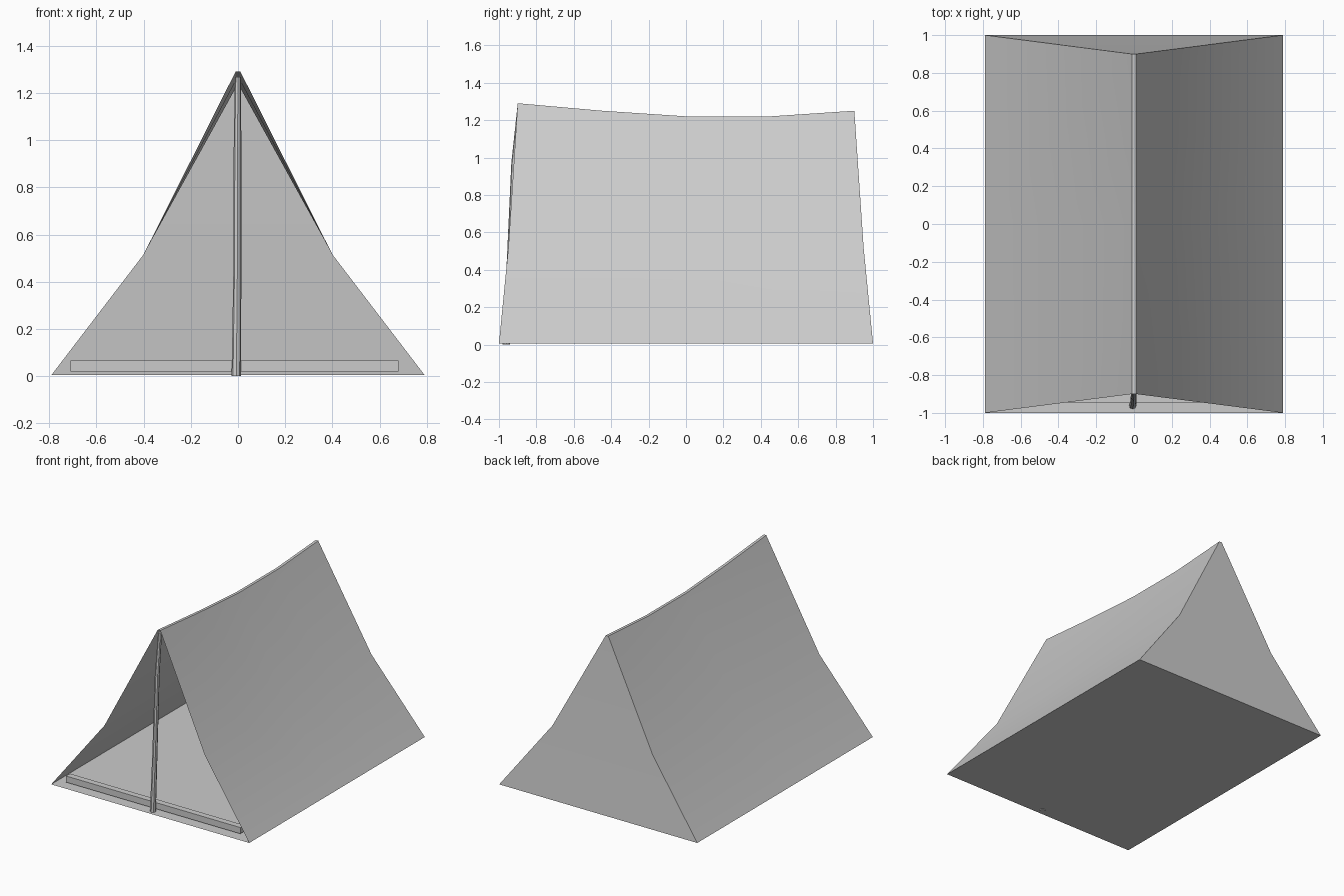
import bpy, bmesh, math
from mathutils import Vector

if "Cube" in bpy.data.objects:
    bpy.data.objects.remove(bpy.data.objects["Cube"])


def make_object(name, bm, smooth=False):
    bmesh.ops.recalc_face_normals(bm, faces=bm.faces)
    mesh = bpy.data.meshes.new(name)
    bm.to_mesh(mesh)
    bm.free()
    ob = bpy.data.objects.new(name, mesh)
    bpy.context.collection.objects.link(ob)
    if smooth:
        bpy.ops.object.select_all(action='DESELECT')
        ob.select_set(True)
        bpy.context.view_layer.objects.active = ob
        bpy.ops.object.shade_smooth_by_angle(angle=math.radians(30))
    return ob


# Canvas: lofted cross-sections with a sagging ridge, closed at the back
bm = bmesh.new()
ridge_heights = [1.29, 1.25, 1.22, 1.22, 1.25]
rows = []
for i, top in enumerate(ridge_heights):
    t = -1 + i * 0.5
    half = [(0.79, t, 0.005), (0.40, t * 0.95, 0.515), (0.01, t * 0.90, top)]
    points = [(-x, y, z) for x, y, z in half] + half[::-1]
    rows.append([bm.verts.new(p) for p in points])
for a, b in zip(rows, rows[1:]):
    for j in range(5):
        bm.faces.new((a[j], a[j + 1], b[j + 1], b[j]))
back = rows[-1]
for j in range(2):
    bm.faces.new((back[j], back[j + 1], back[4 - j], back[5 - j]))
# Groundsheet
for a, b in zip(rows, rows[1:]):
    bm.faces.new((a[0], b[0], b[5], a[5]))
make_object("tent_canvas", bm, smooth=True)

# Front pole: slightly crooked tapering stick
bm = bmesh.new()
path = [(-0.007, -0.96, 0, 0.020), (-0.003, -0.942, 0.43, 0.017),
        (-0.002, -0.918, 0.97, 0.016), (0, -0.889, 1.268, 0.013)]
sides = 8
rings = []
for x, y, z, r in path:
    rings.append([bm.verts.new((x + r * math.cos(2 * math.pi * k / sides),
                                y + r * math.sin(2 * math.pi * k / sides), z))
                  for k in range(sides)])
for a, b in zip(rings, rings[1:]):
    for k in range(sides):
        n = (k + 1) % sides
        bm.faces.new((a[k], a[n], b[n], b[k]))
bm.faces.new(rings[0])
bm.faces.new(rings[-1])
make_object("front_pole", bm)

# Entrance bar lying across the doorway
bm = bmesh.new()
bmesh.ops.create_cube(bm, size=1)
bmesh.ops.scale(bm, vec=Vector((1.39, 0.045, 0.045)), verts=bm.verts)
bmesh.ops.translate(bm, vec=Vector((-0.015, -0.922, 0.043)), verts=bm.verts)
make_object("entrance_bar", bm)
